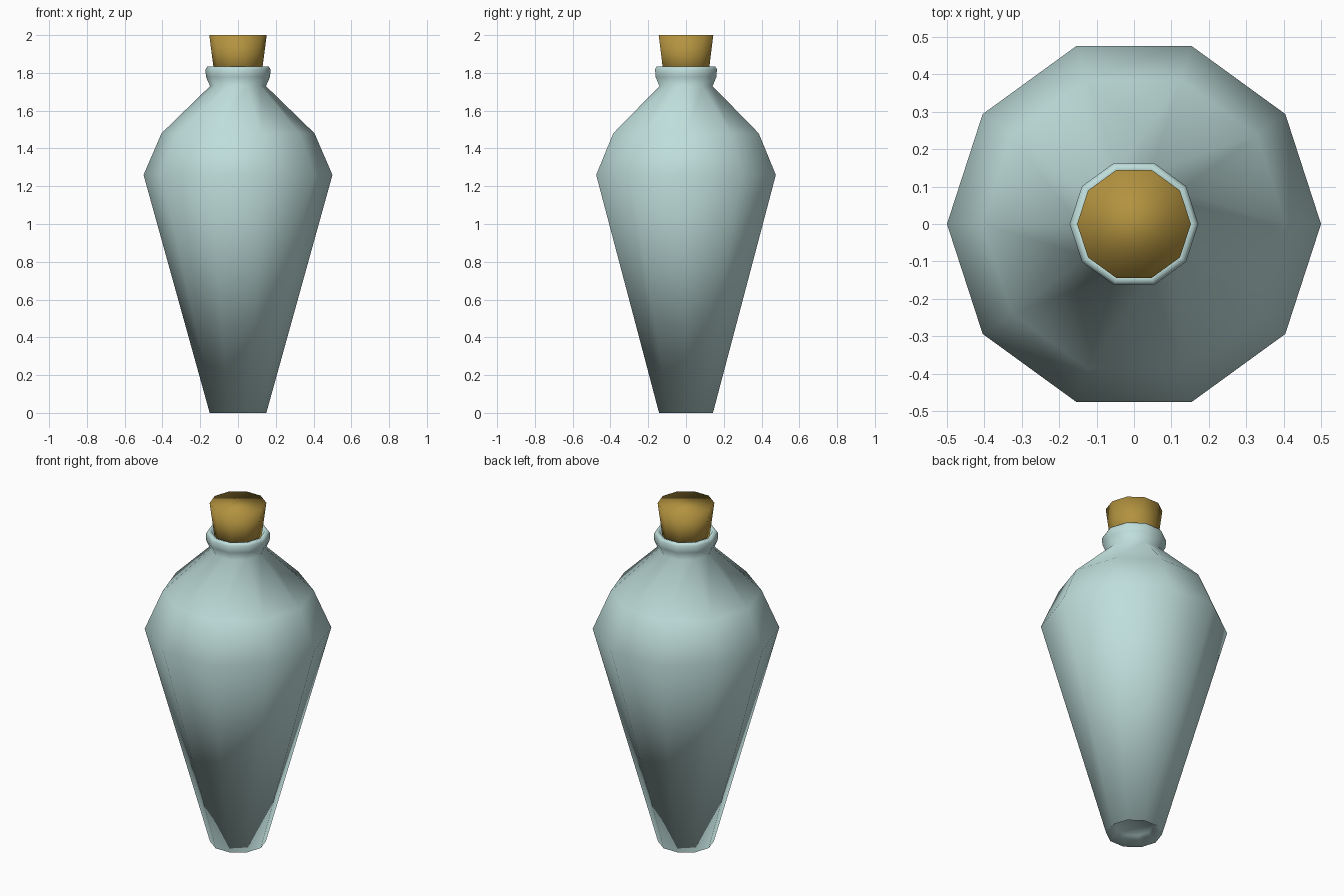
import bpy, bmesh, math

if "Cube" in bpy.data.objects:
    bpy.data.objects.remove(bpy.data.objects["Cube"])

SIDES = 10


def material(name, rgb):
    m = bpy.data.materials.new(name)
    m.diffuse_color = (*rgb, 1)
    m.use_nodes = True
    m.node_tree.nodes["Principled BSDF"].inputs["Base Color"].default_value = m.diffuse_color
    return m


def lathe(name, profile, mat):
    """Spin (radius, height) points about z; radius 0 makes a pole."""
    bm = bmesh.new()
    rings = []
    for r, z in profile:
        if r == 0:
            rings.append([bm.verts.new((0, 0, z))] * SIDES)
        else:
            rings.append([bm.verts.new((r * math.cos(math.tau * i / SIDES),
                                        r * math.sin(math.tau * i / SIDES), z))
                          for i in range(SIDES)])
    for a, b in zip(rings, rings[1:]):
        for i in range(SIDES):
            j = (i + 1) % SIDES
            bm.faces.new(dict.fromkeys((a[i], a[j], b[j], b[i])))
    # close an open end with a single flat cap
    for ring in (rings[0], rings[-1]):
        if len(set(ring)) == SIDES:
            bm.faces.new(ring)
    bmesh.ops.recalc_face_normals(bm, faces=bm.faces)
    for f in bm.faces:
        f.smooth = True
    me = bpy.data.meshes.new(name)
    bm.to_mesh(me)
    bm.free()
    me.materials.append(mat)
    ob = bpy.data.objects.new(name, me)
    bpy.context.collection.objects.link(ob)
    return ob


glass = material("pale_glass", (0.52, 0.73, 0.71))
cork = material("cork_brown", (0.45, 0.29, 0.05))

# Bottle: punt under the base, tapered body, shoulder, neck, lip and mouth
lathe("bottle", [
    (0, 0.05), (0.10, 0.045), (0.15, 0), (0.50, 1.26), (0.405, 1.48),
    (0.148, 1.73), (0.17, 1.78), (0.172, 1.82), (0.162, 1.835),
    (0.142, 1.83), (0.128, 1.78), (0, 1.76)], glass)

# Stopper: tapered plug seated in the mouth
lathe("stopper", [(0.122, 1.77), (0.152, 2.0)], cork)
